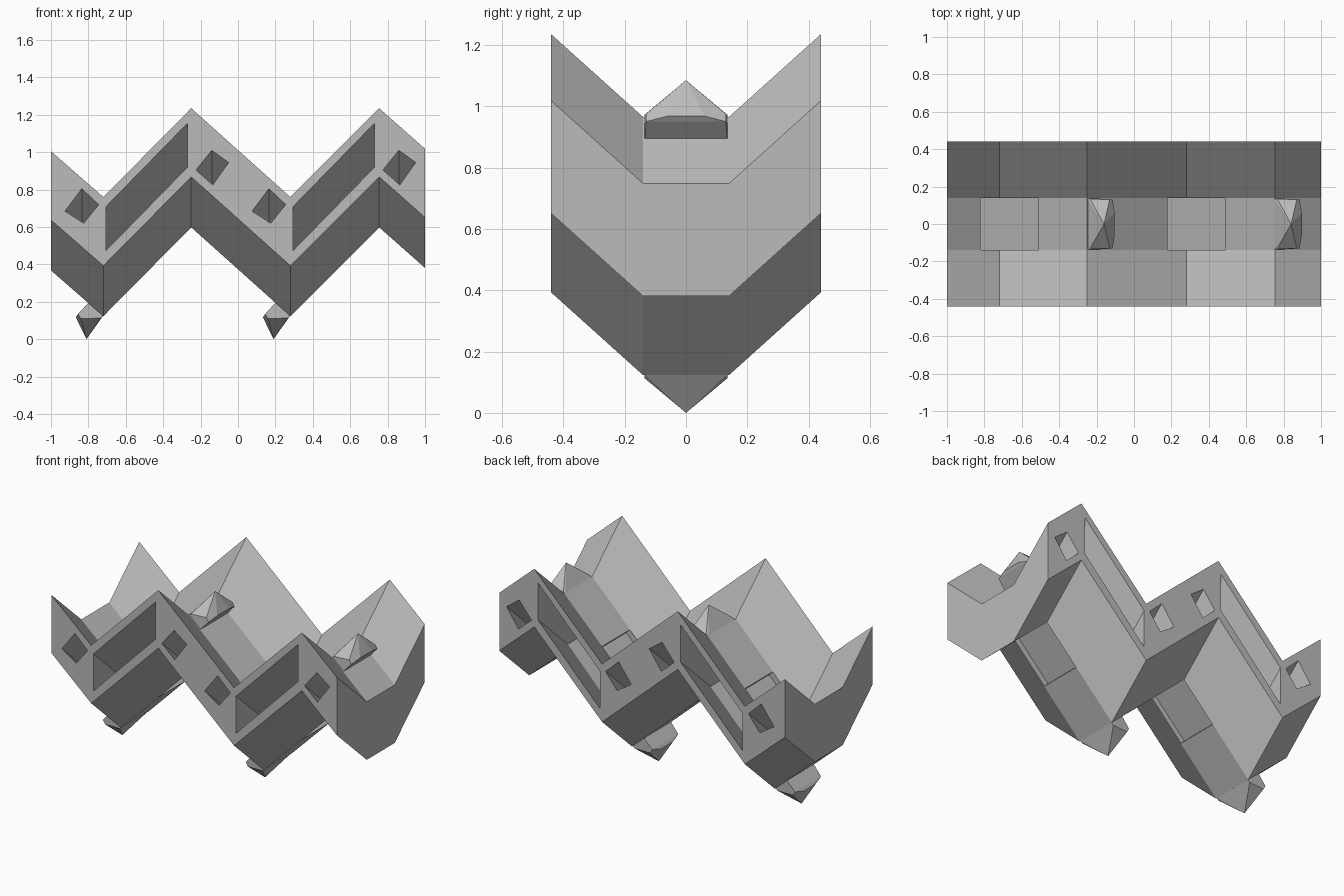
import bpy, bmesh

cube = bpy.data.objects.get("Cube")
if cube:
    bpy.data.objects.remove(cube, do_unlink=True)

grey = bpy.data.materials.new("plain_grey")
grey.use_nodes = True
colour = (0.5, 0.5, 0.5, 1)
grey.diffuse_color = colour
grey.node_tree.nodes["Principled BSDF"].inputs["Base Color"].default_value = colour

SLOPE = 0.9       # drop of the trough per unit of depth
FLAT = 0.14       # half width of the trough floor
HALF = 0.44       # half depth of the body


def lift(y):
    """Height offset of the V section at depth y."""
    return -SLOPE * (HALF - max(abs(y), FLAT))


def flip(x, z):
    """Half turn about the y axis, swapping peaks and valleys."""
    return -0.97 - x, 1.085 - z


def add_object(name, bm):
    bmesh.ops.recalc_face_normals(bm, faces=bm.faces)
    mesh = bpy.data.meshes.new(name)
    bm.to_mesh(mesh)
    bm.free()
    mesh.materials.append(grey)
    obj = bpy.data.objects.new(name, mesh)
    bpy.context.collection.objects.link(obj)
    return obj


def prism(bm, profile, stations, follow=True):
    """Sweep an x-z profile through y stations, following the V section."""
    rings = [[bm.verts.new((x, y, z + (lift(y) if follow else 0)))
              for x, z in profile] for y in stations]
    n = len(profile)
    for a, b in zip(rings, rings[1:]):
        for i in range(n):
            j = (i + 1) % n
            bm.faces.new((a[i], a[j], b[j], b[i]))
    bm.faces.new(rings[0])
    bm.faces.new(rings[-1][::-1])


def cut(body, name, profiles, stations, follow=True):
    bm = bmesh.new()
    for profile in profiles:
        prism(bm, profile, stations, follow)
    cutter = add_object(name, bm)
    mod = body.modifiers.new(name, "BOOLEAN")
    mod.operation = "DIFFERENCE"
    mod.solver = "EXACT"
    mod.object = cutter
    bpy.context.view_layer.objects.active = body
    bpy.ops.object.modifier_apply(modifier=name)
    cutter.hide_render = True
    cutter.hide_set(True)
    cutter.hide_viewport = True


def shifted(profile, dx):
    return [(x + dx, z) for x, z in profile]


# Zigzag body with a V shaped trough section
top = [(-1, 1.005), (-0.72, 0.76), (-0.25, 1.235),
       (0.28, 0.76), (0.755, 1.235), (1, 1.018)]
outline = top + [(x, z - 0.367) for x, z in reversed(top)]
bm = bmesh.new()
prism(bm, outline, (-HALF, -FLAT, FLAT, HALF))
body = add_object("zigzag_body", bm)

# Long slots and diamond holes running front to back along the V
through = (-0.5, -FLAT, FLAT, 0.5)
slot = [(-0.705, 0.71), (-0.27, 1.155), (-0.27, 0.92), (-0.705, 0.475)]
low_hole = [(-0.925, 0.685), (-0.835, 0.805), (-0.745, 0.72), (-0.825, 0.62)]
high_hole = [(-0.225, 0.905), (-0.14, 1.01), (-0.05, 0.945), (-0.135, 0.825)]
cut(body, "slot_cutter", [shifted(slot, k) for k in (0, 1)], through)
cut(body, "hole_cutter", [shifted(h, k) for h in (low_hole, high_hole)
                          for k in (0, 1)], through)

# Sockets in the valleys above and under the peaks
socket = [(-0.485, 0.675), (-0.82, 0.34), (-0.86, 0.36), (-0.875, 0.41),
          (-0.865, 0.48), (-0.82, 0.58), (-0.66, 0.75), (-0.56, 0.75)]
under_socket = [flip(x, z) for x, z in socket]
cut(body, "socket_cutter", [shifted(s, k) for s in (socket, under_socket)
                            for k in (0, 1)], (-0.138, 0.138), False)

# Hooked pegs on the peaks and beneath the valleys
peg = [(-0.16, 0, 1.085)]
for s in (-1, 1):
    peg += [(-0.25, s * 0.135, 0.958), (-0.235, s * 0.135, 0.972),
            (-0.17, s * 0.135, 0.89), (-0.21, s * 0.13, 0.87),
            (-0.115, s * 0.13, 0.95), (-0.13, s * 0.13, 0.975),
            (-0.103, s * 0.06, 0.968)]
for k, side in ((0, "right"), (1, "left")):
    for place in ("upper", "lower"):
        bm = bmesh.new()
        for x, y, z in peg:
            if place == "lower":
                x, z = flip(x, z)
            bm.verts.new((x + k, y, z))
        hull = bmesh.ops.convex_hull(bm, input=bm.verts)
        spare = [v for v in hull["geom_interior"]
                 if isinstance(v, bmesh.types.BMVert)]
        bmesh.ops.delete(bm, geom=spare, context="VERTS")
        add_object(f"{place}_{side}_peg", bm)
